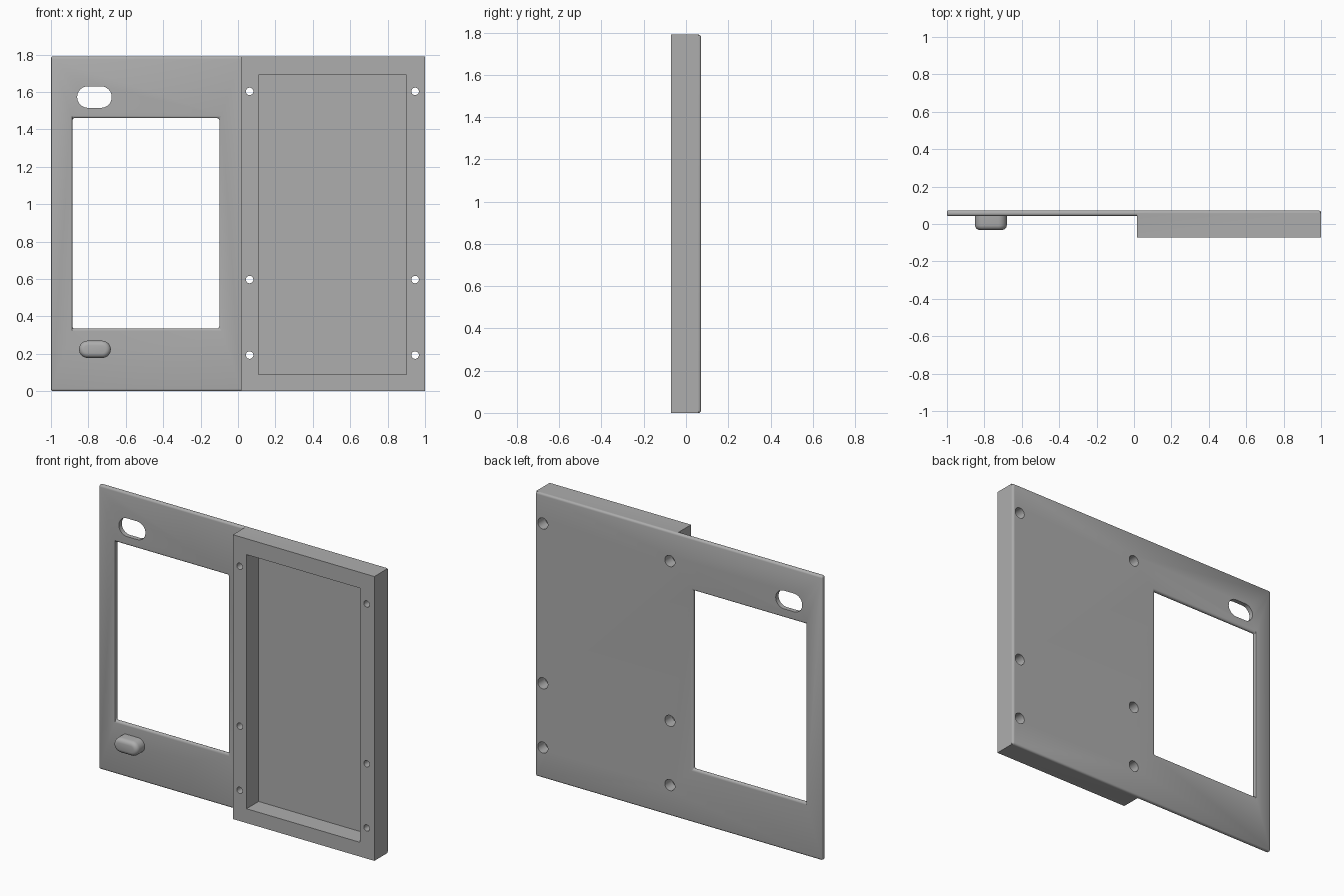
import bpy, bmesh, math
from mathutils import Matrix

cube = bpy.data.objects.get("Cube")
if cube:
    bpy.data.objects.remove(cube)

grey = bpy.data.materials.new("plain grey")
grey.use_nodes = True
colour = (0.42, 0.42, 0.42, 1)
grey.diffuse_color = colour
grey.node_tree.nodes["Principled BSDF"].inputs["Base Color"].default_value = colour

BACK, PLATE_FRONT, BOX_FRONT = 0.072, 0.043, -0.072
TOP = 1.79
FILLET = 0.012


def add_object(name, bm):
    mesh = bpy.data.meshes.new(name)
    bmesh.ops.recalc_face_normals(bm, faces=bm.faces)
    bm.to_mesh(mesh)
    bm.free()
    mesh.materials.append(grey)
    obj = bpy.data.objects.new(name, mesh)
    bpy.context.collection.objects.link(obj)
    return obj


def block(name, x, y, z):
    bm = bmesh.new()
    bmesh.ops.create_cube(bm, size=1)
    for v in bm.verts:
        v.co = [lo + (c + 0.5) * (hi - lo) for c, (lo, hi) in zip(v.co, (x, y, z))]
    return add_object(name, bm)


def rod(name, x, z, radius, y):
    bm = bmesh.new()
    place = Matrix.Translation((x, sum(y) / 2, z)) @ Matrix.Rotation(math.pi / 2, 4, "X")
    bmesh.ops.create_cone(bm, cap_ends=True, segments=32, radius1=radius,
                          radius2=radius, depth=y[1] - y[0], matrix=place)
    return add_object(name, bm)


def capsule(name, x, z, y):
    """Stadium outline pushed along y."""
    bm = bmesh.new()
    radius, steps, outline = (z[1] - z[0]) / 2, 16, []
    for side, cx in ((0, x[1] - radius), (math.pi, x[0] + radius)):
        for i in range(steps + 1):
            a = side - math.pi / 2 + math.pi * i / steps
            outline.append(bm.verts.new((cx + radius * math.cos(a), y[0],
                                         z[0] + radius + radius * math.sin(a))))
    face = bm.faces.new(outline)
    grown = bmesh.ops.extrude_face_region(bm, geom=[face])["geom"]
    bmesh.ops.translate(bm, vec=(0, y[1] - y[0], 0),
                        verts=[g for g in grown if isinstance(g, bmesh.types.BMVert)])
    return add_object(name, bm)


def apply(obj, mod):
    bpy.ops.object.select_all(action="DESELECT")
    bpy.context.view_layer.objects.active = obj
    obj.select_set(True)
    bpy.ops.object.modifier_apply(modifier=mod.name)


def combine(obj, tool, operation="DIFFERENCE"):
    mod = obj.modifiers.new("combine", "BOOLEAN")
    mod.operation, mod.solver, mod.object = operation, "EXACT", tool
    apply(obj, mod)
    bpy.data.objects.remove(tool)


def fillet(obj, width):
    mod = obj.modifiers.new("fillet", "BEVEL")
    mod.width, mod.segments = width, 4
    mod.limit_method, mod.angle_limit = "ANGLE", math.radians(40)
    apply(obj, mod)


# Back plate with rounded rim and window
body = block("panel_body", (-1, 1), (PLATE_FRONT, BACK), (0, TOP))
combine(body, block("window_cutter", (-0.885, -0.1), (-0.2, 0.2), (0.335, 1.46)))
fillet(body, FILLET)

# Sharp-edged tray on the left half, hollowed from the front
combine(body, block("tray", (0.015, 1), (BOX_FRONT, BACK - FILLET), (0, TOP)), "UNION")
combine(body, block("recess_cutter", (0.11, 0.9), (-0.2, 0.048), (0.09, 1.69)))

# Slot above the window
combine(body, capsule("slot_cutter", (-0.86, -0.675), (1.515, 1.63), (-0.2, 0.2)))

# Screw holes, wider at the back
for x in (0.062, 0.947):
    for z in (0.193, 0.597, 1.603):
        combine(body, rod("hole_cutter", x, z, 0.02, (-0.2, 0.2)))
        combine(body, rod("counterbore_cutter", x, z, 0.035, (0, 0.2)))

# Raised button below the window
button = capsule("button", (-0.85, -0.68), (0.178, 0.27), (-0.032, PLATE_FRONT + 0.01))
fillet(button, 0.026)
for v in button.data.vertices:  # seat the hidden rounded end inside the plate
    if v.co.y > 0:
        v.co.y = PLATE_FRONT + 0.01

for obj in (body, button):
    bpy.ops.object.select_all(action="DESELECT")
    bpy.context.view_layer.objects.active = obj
    obj.select_set(True)
    bpy.ops.object.shade_smooth_by_angle(angle=math.radians(30))
